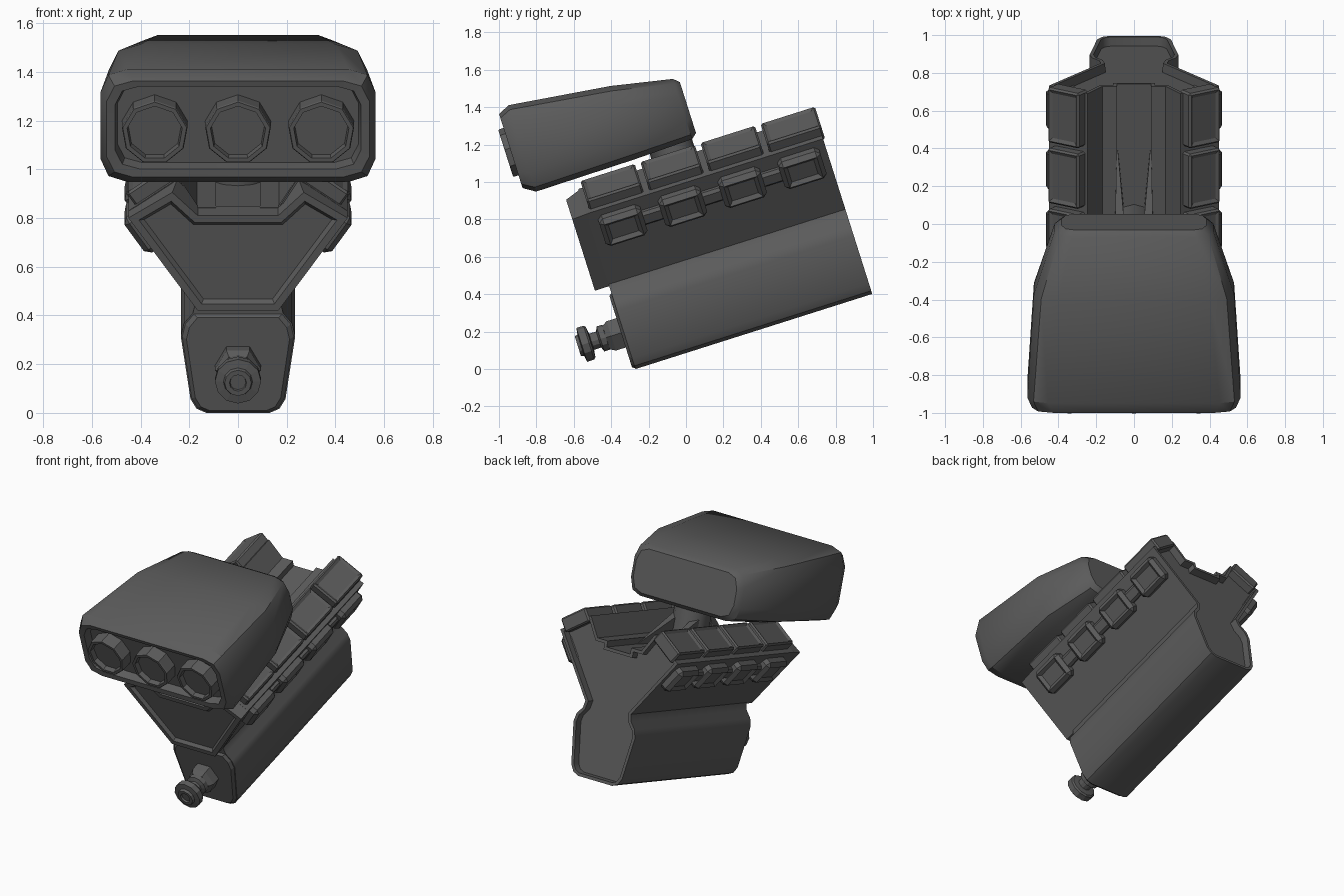
import bpy, bmesh
from math import radians, pi, cos, sin
from mathutils import Matrix, Vector

if "Cube" in bpy.data.objects:
    bpy.data.objects.remove(bpy.data.objects["Cube"])

# Everything is modelled straight (x, u along the engine, v up), then tilted nose-down
TILT = Matrix.Translation((0, -0.27, 0)) @ Matrix.Rotation(radians(17.6), 4, 'X')
METAL = bpy.data.materials.new("dark_metal")
METAL.diffuse_color = (.105, .105, .105, 1)
METAL.use_nodes = True
METAL.node_tree.nodes["Principled BSDF"].inputs["Base Color"].default_value = METAL.diffuse_color


def finish(name, bm, smooth=False):
    bmesh.ops.recalc_face_normals(bm, faces=bm.faces)
    bm.transform(TILT)
    me = bpy.data.meshes.new(name)
    bm.to_mesh(me)
    bm.free()
    me.materials.append(METAL)
    ob = bpy.data.objects.new(name, me)
    bpy.context.collection.objects.link(ob)
    if smooth:
        bpy.ops.object.select_all(action='DESELECT')
        ob.select_set(True)
        bpy.context.view_layer.objects.active = ob
        bpy.ops.object.shade_smooth_by_angle(angle=radians(35))
    return ob


def loft(rings):
    bm = bmesh.new()
    loops = [[bm.verts.new(p) for p in r] for r in rings]
    n = len(rings[0])
    for a, b in zip(loops, loops[1:]):
        for i in range(n):
            bm.faces.new((a[i], a[(i + 1) % n], b[(i + 1) % n], b[i]))
    bm.faces.new(loops[0][::-1])
    bm.faces.new(loops[-1])
    bmesh.ops.recalc_face_normals(bm, faces=bm.faces)
    return bm


def section(half, u):
    full = half + [(-x, v) for x, v in reversed(half)]
    return [(x, u, v) for x, v in full]


def recess(bm, direction, width, depth):
    d = Vector(direction)
    face = max(bm.faces, key=lambda f: (round(f.calc_center_median().dot(d), 3), f.calc_area()))
    bmesh.ops.inset_region(bm, faces=[face], thickness=width, depth=0, use_even_offset=True)
    bmesh.ops.translate(bm, verts=face.verts, vec=-d * depth)


def lathe(name, prof, sides, x=0, v=0, phase=0):
    ang = [2 * pi * i / sides + phase for i in range(sides)]
    rings = [[(x + r * sin(t), u, v + r * cos(t)) for t in ang] for r, u in prof]
    return finish(name, loft(rings))


def block(name, centre, size, tilt, side, bevel, inset=None):
    bm = bmesh.new()
    bmesh.ops.create_cube(bm, size=1)
    bm.transform(Matrix.Diagonal((*size, 1)))
    bmesh.ops.bevel(bm, geom=bm.edges[:], offset=bevel, segments=1, affect='EDGES')
    bm.normal_update()
    if inset:
        recess(bm, *inset)
    bm.transform(Matrix.Diagonal((side, 1, 1, 1)) @ Matrix.Translation(centre)
                 @ Matrix.Rotation(radians(tilt), 4, 'Y'))
    return finish(name, bm)


# Y-shaped engine block with a rimmed, recessed rear face
lower = [(.13, 0), (.17, .018), (.195, .06), (.235, .33), (.222, .385), (.185, .43)]
upper = [(.175, .475), (.45, .87), (.245, 1.01), (.168, .885), (.09, .885), (.09, .845)]
bm = loft([section(lower + upper, 0), section(lower + upper, 1.328)])
recess(bm, (0, 1, 0), .02, 0)
recess(bm, (0, 1, 0), .003, .05)
finish("engine_block", bm, True)

# Front plates of the upper and lower block
front = [(.165, .465), (.45, .865), (.27, .975), (.165, .875)]
back = [(.165, .465), (.45, .87), (.245, 1.01), (.165, .885)]
bm = loft([section(front, -.08), section(back, .02)])
recess(bm, (0, -1, 0), .03, 0)
recess(bm, (0, -1, 0), .015, .02)
finish("upper_front_plate", bm)
small = [(x * .9, .21 + (v - .21) * .93) for x, v in lower]
finish("lower_front_plate", loft([section(small, -.015), section(lower, .005)]))

# Cylinder covers on the outward-sloping heads, exhaust ports and linking rods
for side in (-1, 1):
    for i in range(4):
        block("cylinder_cover", (.35, .175 + .337 * i, .956), (.2, .305, .095), 35, side, .01,
              ((0, 0, 1), .018, .01))
        block("exhaust_port", (.385, .168 + .335 * i, .758), (.1, .235, .185), 35, side, .024,
              ((1, 0, 0), .02, .018))
    block("port_rod", (.382, .67, .76), (.05, 1.05, .085), 35, side, .015)

    # Gusset behind the intake neck, tapering to a point
    ends = [(.05, .60, .84), (.10, .60, .84), (.10, .60, 1.03), (.05, .60, 1.03)]
    tips = [(.085, .96, .84), (.092, .96, .84), (.092, .96, .855), (.085, .96, .855)]
    finish("neck_gusset", loft([[(side * x, u, v) for x, u, v in r] for r in (ends, tips)]))

# Neck joining the engine valley to the intake hood
neck = [[(.12 * cos(t), .54 + .12 * sin(t), v) for t in
         [2 * pi * k / 12 for k in range(12)]] for v in (.83, 1.12)]
finish("intake_neck", loft(neck), True)


# Intake hood: rounded-corner sections lofted from front recess to tail
def hood_ring(u, hw, v0, v1, cx, cv):
    half = [(hw - cx, v0), (hw - .3 * cx, v0 + .25 * cv), (hw, v0 + cv),
            (hw, v1 - cv), (hw - .3 * cx, v1 - .25 * cv), (hw - cx, v1)]
    return section(half, u)


rings = [hood_ring(-.225, .495, 1.15, 1.485, .10, .08),
         hood_ring(-.28, .505, 1.14, 1.495, .10, .08),
         hood_ring(-.283, .54, 1.105, 1.52, .11, .09),
         hood_ring(-.22, .565, 1.065, 1.55, .11, .10),
         hood_ring(.33, .53, 1.07, 1.483, .13, .11),
         hood_ring(.66, .42, 1.08, 1.418, .09, .10),
         hood_ring(.69, .385, 1.105, 1.39, .08, .09)]
finish("intake_hood", loft(rings), True)

# Three intake tubes with sunken ends
for x in (-.342, 0, .342):
    lathe("intake_tube", [(.137, -.2), (.137, -.305), (.133, -.313), (.115, -.313), (.11, -.28)],
          9, x, 1.305)

# Stepped nose fitting and its nut
lathe("nose_fitting", [(.05, .01), (.05, -.09), (.07, -.1), (.07, -.13), (.045, -.14),
                       (.045, -.18), (.085, -.185), (.095, -.195), (.095, -.235), (.06, -.24),
                       (.055, -.257), (.035, -.257), (.032, -.245)], 12, 0, .21)
lathe("nose_nut", [(.08, .01), (.095, -.015), (.095, -.07), (.075, -.1)], 6, 0, .208, pi / 6)
